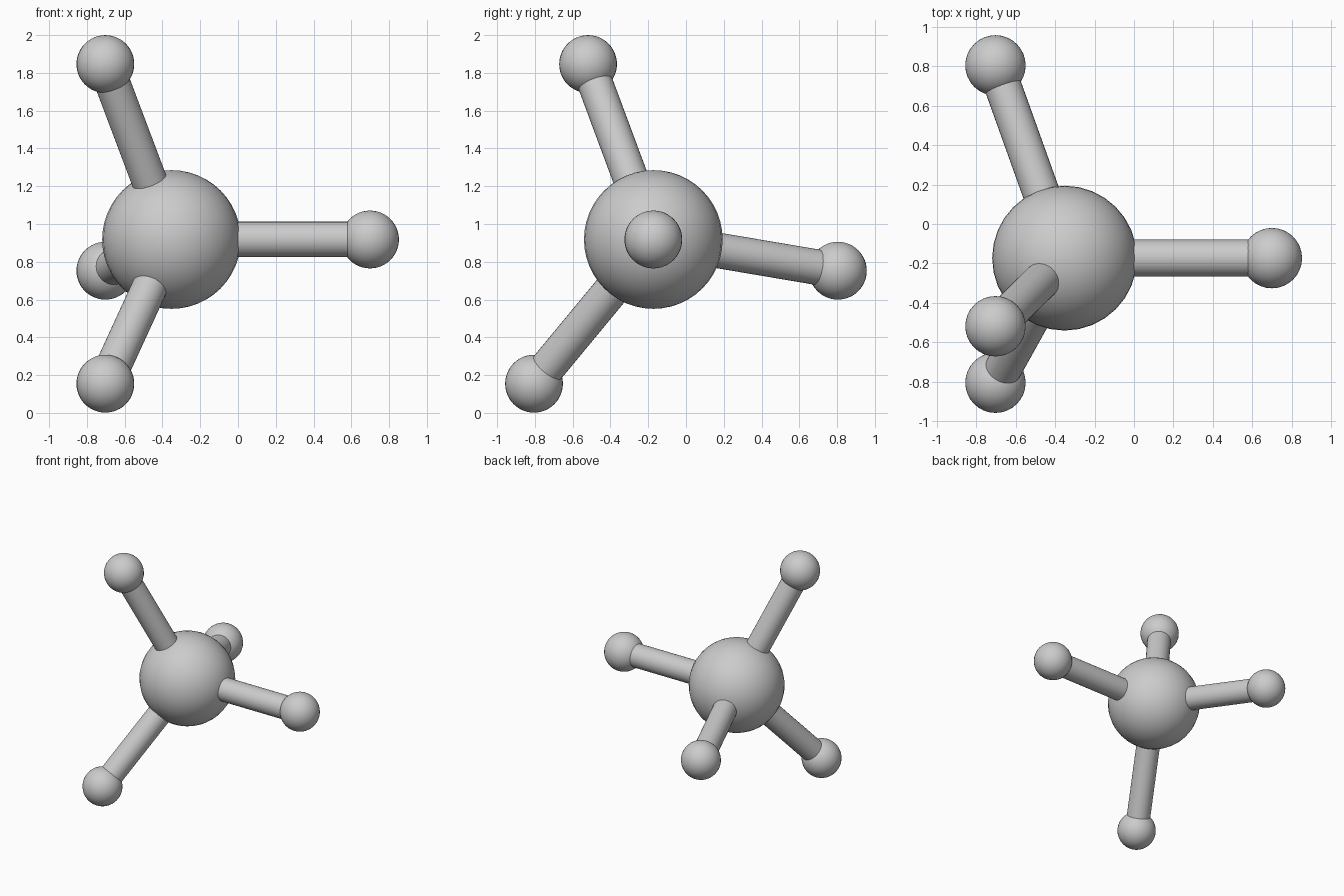
import bpy
from math import cos, sin, radians, sqrt
from mathutils import Vector

if "Cube" in bpy.data.objects:
    bpy.data.objects.remove(bpy.data.objects["Cube"])

CENTRE = Vector((-0.352, -0.173, 0.918))
BOND = 1.051          # centre to centre distance
R_CORE, R_ATOM, R_BOND = 0.367, 0.153, 0.094


def smooth(obj, name):
    obj.name = name
    bpy.ops.object.shade_smooth_by_angle(angle=radians(40))


def ball(name, loc, radius):
    bpy.ops.mesh.primitive_uv_sphere_add(segments=32, ring_count=24, radius=radius, location=loc)
    smooth(bpy.context.object, name)


def rod(name, a, b):
    axis = b - a
    bpy.ops.mesh.primitive_cylinder_add(vertices=32, radius=R_BOND, depth=axis.length,
                                        location=(a + b) / 2,
                                        rotation=axis.to_track_quat('Z', 'Y').to_euler())
    smooth(bpy.context.object, name)


# Large central atom
ball("central_atom", CENTRE, R_CORE)

# Tetrahedral directions: one along +x, three spread evenly around -x
dirs = [Vector((1, 0, 0))]
for k in range(3):
    t = radians(-9.6 + 120 * k)
    s = sqrt(8) / 3
    dirs.append(Vector((-1 / 3, s * cos(t), s * sin(t))))

# Outer atoms and their bonds
for i, d in enumerate(dirs, 1):
    tip = CENTRE + d * BOND
    ball(f"outer_atom_{i}", tip, R_ATOM)
    rod(f"bond_{i}", CENTRE + d * 0.25, tip - d * 0.06)
